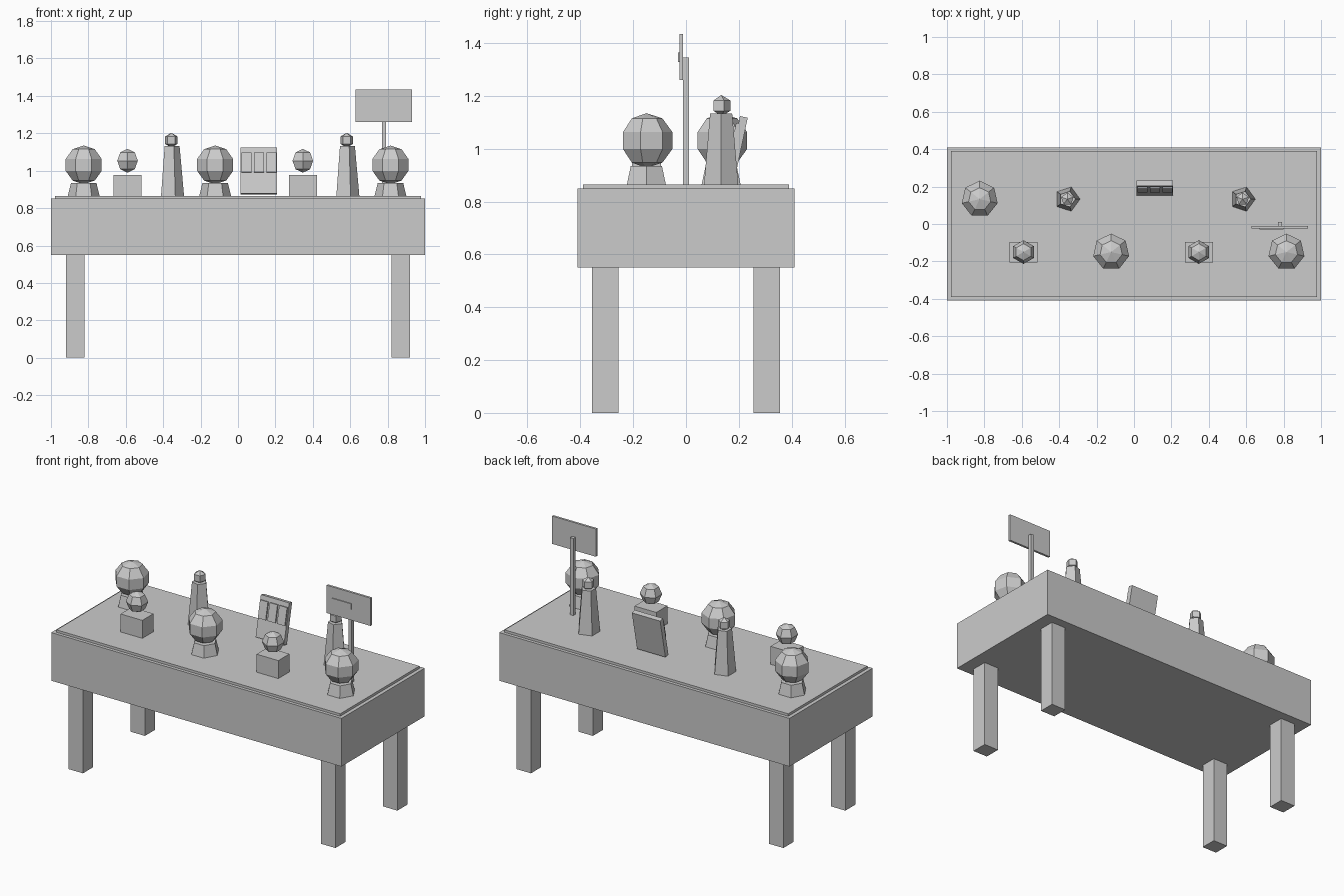
import bpy
from math import radians, sin, cos

if "Cube" in bpy.data.objects:
    bpy.data.objects.remove(bpy.data.objects["Cube"])

def box(name, centre, size, tilt=0):
    bpy.ops.mesh.primitive_cube_add(size=1, location=centre, rotation=(tilt, 0, 0))
    ob = bpy.context.object
    ob.name = name
    ob.scale = size
    return ob

def cone(name, x, y, z0, z1, r0, r1, sides):
    # one corner points along +x
    bpy.ops.mesh.primitive_cone_add(vertices=sides, radius1=r0, radius2=r1, depth=z1 - z0,
                                    location=(x, y, (z0 + z1) / 2), rotation=(0, 0, radians(-90)))
    bpy.context.object.name = name

def ball(name, x, y, z, r, segments, rings):
    bpy.ops.mesh.primitive_uv_sphere_add(segments=segments, ring_count=rings, radius=r,
                                         location=(x, y, z))
    bpy.context.object.name = name

TOP = 0.865
FRONT, BACK = -0.15, 0.133

# table
box("table_body", (0, 0, 0.70), (2, 0.82, 0.30))
box("table_top_sheet", (0, 0, 0.8575), (1.955, 0.78, 0.015))
for sx in (-1, 1):
    for sy in (-1, 1):
        box("table_leg", (sx * 0.87, sy * 0.305, 0.275), (0.1, 0.1, 0.55))

# items stand in a row, evenly spaced along x
xs = [-0.825 + 0.2343 * i for i in range(8)]

# globes on hexagonal stands
for x, y in ((xs[0], BACK), (xs[3], FRONT), (xs[7], FRONT)):
    cone("globe_stand", x, y, TOP, 0.935, 0.085, 0.068, 6)
    ball("globe", x, y, 1.031, 0.1035, 7, 5)

# small balls on boxes
for x in (xs[1], xs[5]):
    box("display_box", (x, FRONT, (TOP + 0.977) / 2), (0.15, 0.11, 0.977 - TOP))
    ball("display_ball", x, FRONT, 1.053, 0.0635, 6, 4)

# five-sided tapered statuettes
for x in (xs[2], xs[6]):
    cone("statuette_body", x, BACK, TOP, 1.133, 0.068, 0.044, 5)
    ball("statuette_head", x, BACK, 1.163, 0.04, 5, 3)

# leaning card rack with three raised cards
tilt = radians(-12)
rx, ry, rz = xs[4], 0.193, 0.998
box("rack_board", (rx, ry, rz), (0.195, 0.03, 0.25), tilt)
ly, lz = -0.019, 0.043
for i in (-1, 0, 1):
    box("rack_card", (rx + i * 0.066, ry + ly * cos(tilt) - lz * sin(tilt),
                      rz + ly * sin(tilt) + lz * cos(tilt)), (0.054, 0.01, 0.108), tilt)

# sign on a post
box("sign_post", (0.78, 0, (TOP + 1.345) / 2), (0.022, 0.022, 1.345 - TOP))
box("sign_board", (0.78, -0.018, 1.347), (0.302, 0.014, 0.173))
box("sign_bar", (0.735, -0.0275, 1.347), (0.13, 0.006, 0.036))
